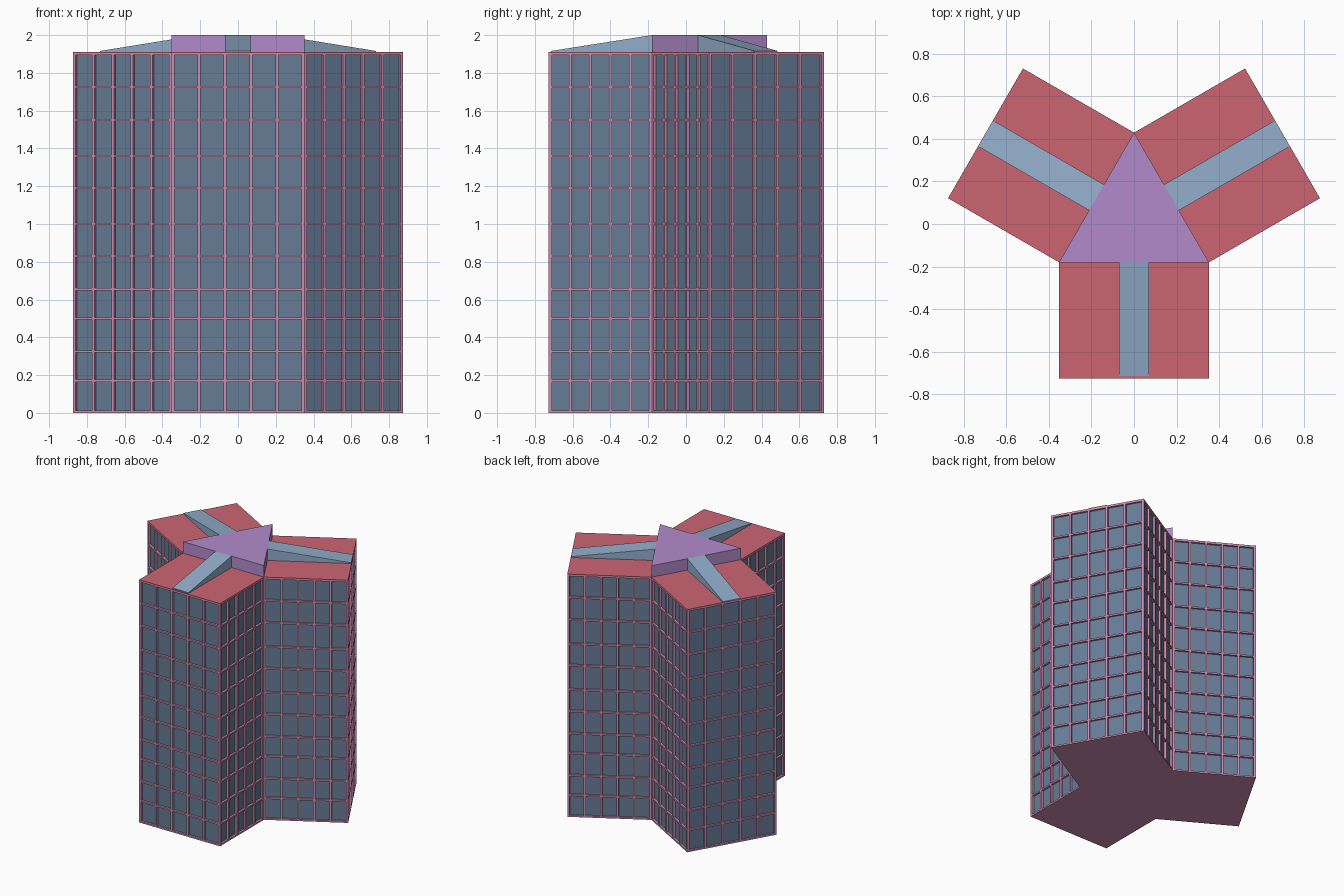
import bpy, bmesh
from math import sin, cos, radians
from mathutils import Vector

if "Cube" in bpy.data.objects:
    bpy.data.objects.remove(bpy.data.objects["Cube"])

CENTRE = Vector((0, 0.023))
HALF, INNER = 0.352, 0.203
WINGS = [(0, 0.750), (120, 0.806), (240, 0.806)]   # angle, reach of each wing
TOP, RECESS = 1.91, 0.016
LEVELS = [0.006, 0.17, 0.325, 0.50, 0.655, 0.83, 1.0, 1.19, 1.36, 1.55, 1.725, 1.90]


def material(name, rgb):
    m = bpy.data.materials.new(name)
    m.diffuse_color = (*rgb, 1)
    m.use_nodes = True
    m.node_tree.nodes["Principled BSDF"].inputs["Base Color"].default_value = m.diffuse_color
    return m


glass = material("glass", (0.13, 0.20, 0.30))
pink = material("frame", (0.62, 0.27, 0.45))
red = material("roof", (0.60, 0.13, 0.17))
blue = material("ramp", (0.29, 0.42, 0.60))
purple = material("cap", (0.45, 0.26, 0.60))


def place(across, out, angle):
    # wing coordinates to plan position
    a = radians(angle)
    dx, dy = across, -out
    return CENTRE + Vector((dx * cos(a) - dy * sin(a), dx * sin(a) + dy * cos(a)))


def add_prism(bm, pts, z0, z1):
    # z1 may be a list giving a height per corner
    tops = z1 if isinstance(z1, list) else [z1] * len(pts)
    lo = [bm.verts.new((p.x, p.y, z0)) for p in pts]
    hi = [bm.verts.new((p.x, p.y, t)) for p, t in zip(pts, tops)]
    bm.faces.new(lo[::-1])
    bm.faces.new(hi)
    for i in range(len(pts)):
        j = (i + 1) % len(pts)
        bm.faces.new((lo[i], lo[j], hi[j], hi[i]))


def finish(bm, name, mat):
    bmesh.ops.recalc_face_normals(bm, faces=bm.faces)
    me = bpy.data.meshes.new(name)
    bm.to_mesh(me)
    bm.free()
    me.materials.append(mat)
    ob = bpy.data.objects.new(name, me)
    bpy.context.collection.objects.link(ob)


def prism(name, mat, pts, z0, z1):
    bm = bmesh.new()
    add_prism(bm, pts, z0, z1)
    finish(bm, name, mat)


def inward(a, b):
    t = (b - a).normalized()
    return Vector((-t.y, t.x))


def inset(pts, d):
    res = []
    for i, p in enumerate(pts):
        n1 = inward(pts[i - 1], p)
        n2 = inward(p, pts[(i + 1) % len(pts)])
        res.append(p + (n1 + n2) * d / (1 + n1.dot(n2)))
    return res


# Three-winged plan, counter-clockwise
outline = []
for ang, reach in WINGS:
    outline += [place(-HALF, INNER, ang), place(-HALF, reach, ang), place(HALF, reach, ang)]

# Glazed body, base and roof
prism("glass_walls", glass, inset(outline, RECESS), 0.004, TOP - 0.004)
prism("base_plate", pink, outline, 0, 0.004)
prism("roof", red, outline, TOP - 0.004, TOP)

# Facade grid of mullions and floor bands
bm = bmesh.new()
for i, a in enumerate(outline):
    b = outline[(i + 1) % len(outline)]
    t, n = (b - a).normalized(), inward(a, b)
    length = (b - a).length
    w = 0.015

    def strip(s0, s1, z0, z1):
        p, q = a + t * s0, a + t * s1
        add_prism(bm, [p, q, q + n * (RECESS + 0.001), p + n * (RECESS + 0.001)], z0, z1)

    stops = [k * (length - w) / 5 for k in range(6)]
    for s in stops:
        strip(s, s + w, 0.004, TOP - 0.004)
    for z in LEVELS:
        for s, e in zip(stops, stops[1:]):
            strip(s + w, e, max(0.004, z - 0.006), min(TOP - 0.004, z + 0.006))
finish(bm, "facade_grid", pink)

# Triangular roof cap
prism("roof_cap", purple, [place(-HALF, INNER, a) for a, r in WINGS], TOP, 2.0)

# Sloping ramps from the cap to each wing end
for k, (ang, reach) in enumerate(WINGS):
    end = reach - (0.012 if k == 0 else 0.002)
    pts = [place(-0.07, INNER, ang), place(-0.07, end, ang),
           place(0.07, end, ang), place(0.07, INNER, ang)]
    prism(f"roof_ramp_{k + 1}", blue, pts, TOP, [2.0, TOP + 0.006, TOP + 0.006, 2.0])
